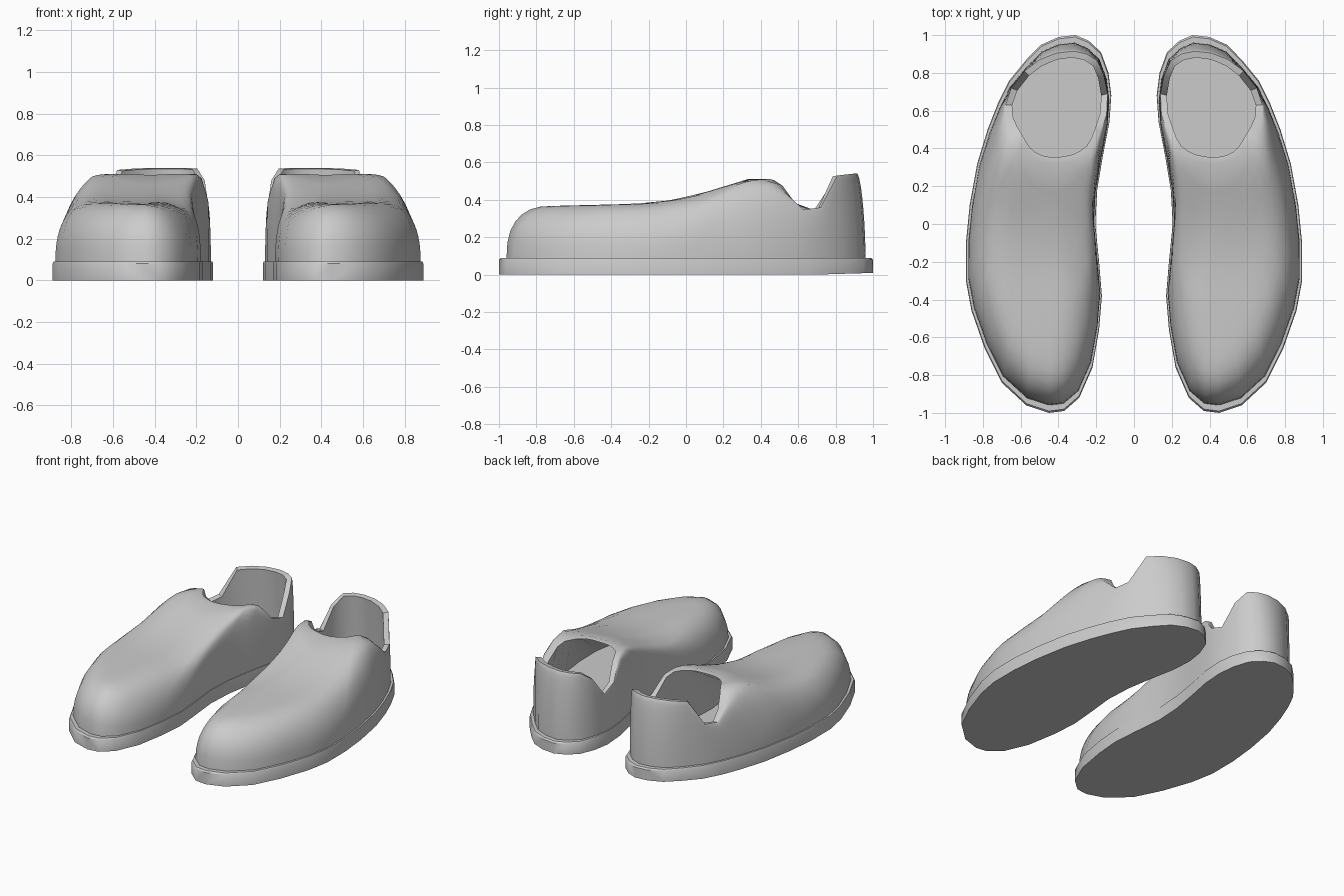
import bpy
import bmesh
import math
from mathutils import Vector
from mathutils.geometry import intersect_point_line

cube = bpy.data.objects.get("Cube")
if cube:
    bpy.data.objects.remove(cube)

grey = bpy.data.materials.new("plain_grey")
grey.use_nodes = True
COLOUR = (0.6, 0.6, 0.6, 1)
grey.diffuse_color = COLOUR
grey.node_tree.nodes["Principled BSDF"].inputs["Base Color"].default_value = COLOUR

# Sole outline of the left shoe, from the toe round the outer side
SOLE = [(.45, -1), (.57, -.96), (.7, -.84), (.79, -.66), (.86, -.46), (.89, -.3),
        (.89, -.1), (.87, .1), (.83, .32), (.775, .5), (.72, .64), (.66, .76),
        (.57, .87), (.49, .95), (.4, .99), (.31, 1), (.24, .97), (.175, .91),
        (.135, .8), (.12, .68), (.13, .54), (.165, .36), (.195, .18), (.205, 0),
        (.185, -.2), (.17, -.38), (.185, -.56), (.22, -.76), (.29, -.92), (.37, -.99)]
# Ankle opening, one point for each outline point
RIM = [(.42, .32), (.45, .32), (.48, .325), (.51, .335), (.54, .35), (.57, .375),
       (.595, .41), (.62, .45), (.65, .5), (.675, .56), (.68, .63), (.65, .72),
       (.58, .81), (.5, .87), (.41, .905), (.32, .915), (.25, .9), (.195, .865),
       (.16, .79), (.14, .69), (.145, .58), (.175, .49), (.2, .43), (.23, .385),
       (.27, .355), (.3, .34), (.33, .33), (.36, .325), (.39, .32), (.405, .32)]
# Top line seen from the side: (y, z)
TOP_LINE = [(-1, .36), (-.6, .37), (-.2, .38), (0, .41), (.2, .47), (.33, .51),
            (.45, .51), (.52, .47), (.58, .38), (.64, .34), (.71, .345),
            (.77, .43), (.81, .53), (.9, .54)]
WELT = .085
RINGS = 16
SOLE = [Vector(p) for p in SOLE]
RIM = [Vector(p) for p in RIM]
FOOT = [Vector((.45 + (p.x - .45) * .97, p.y * .96)) for p in SOLE]
ANKLE = Vector((.4, .62))


def top_height(y):
    for (y0, z0), (y1, z1) in zip(TOP_LINE, TOP_LINE[1:]):
        if y <= y1:
            return z0 + (z1 - z0) * max(0, (y - y0) / (y1 - y0))
    return TOP_LINE[-1][1]


def edge_distance(p):
    best = 9
    for a, b in zip(FOOT, FOOT[1:] + FOOT[:1]):
        hit, f = intersect_point_line(p, a, b)
        best = min(best, (p - a.lerp(b, min(1, max(0, f)))).length)
    return best


def upper_point(base, rim, t):
    """Point on the upper, from the welt (t=0) to the rim (t=1)."""
    s = t * t
    p = base.lerp(rim, s)
    bulge = 2.5 if base.y < .3 else 1.7
    inset = min(1, max(edge_distance(p) / .22, s))
    rise = (1 - (1 - inset) ** bulge) ** (1 / bulge)
    return Vector((p.x, p.y, WELT + (top_height(p.y) - WELT) * rise))


def toward_ankle(p, amount):
    return p + (ANKLE - p).normalized() * amount


def at_height(points, z):
    return [Vector((p.x, p.y, z)) for p in points]


def loft(name, rings, side, caps=False):
    """Skin a stack of closed rings; side -1 mirrors it."""
    bm = bmesh.new()
    loops = [[bm.verts.new((v.x * side, v.y, v.z)) for v in ring] for ring in rings]
    n = len(loops[0])
    for low, high in zip(loops, loops[1:]):
        for i in range(n):
            j = (i + 1) % n
            bm.faces.new((low[i], low[j], high[j], high[i]))
    if caps:
        bm.faces.new(loops[0][::-1])
        bm.faces.new(loops[-1])
    if side < 0:
        bmesh.ops.reverse_faces(bm, faces=bm.faces[:])
    mesh = bpy.data.meshes.new(name)
    bm.to_mesh(mesh)
    bm.free()
    mesh.materials.append(grey)
    obj = bpy.data.objects.new(name, mesh)
    bpy.context.collection.objects.link(obj)
    bpy.ops.object.select_all(action='DESELECT')
    obj.select_set(True)
    bpy.context.view_layer.objects.active = obj
    bpy.ops.object.shade_smooth_by_angle(angle=math.radians(40))


# Upper: outer skin, rim band, then the lining down to the insole
upper = [[upper_point(b, r, k / RINGS) for b, r in zip(FOOT, RIM)]
         for k in range(RINGS + 1)]
lip = []
for v in upper[-1]:
    p = toward_ankle(v.xy, .035)
    lip.append(Vector((p.x, p.y, v.z - .005)))
lining = at_height([toward_ankle(p, .03) for p in FOOT], WELT)
upper += [lip, lining]

# Sole: slightly lifted heel, straight edge, small chamfer at the welt
bottom = [Vector((p.x, p.y, max(0, p.y - .7) * .03)) for p in SOLE]
chamfer = [p.lerp(q, .25) for p, q in zip(SOLE, FOOT)]
sole = [bottom, at_height(SOLE, .08), at_height(chamfer, .09)]

for prefix, side in (("left", 1), ("right", -1)):
    loft(prefix + "_upper", upper, side)
    loft(prefix + "_sole", sole, side, caps=True)
